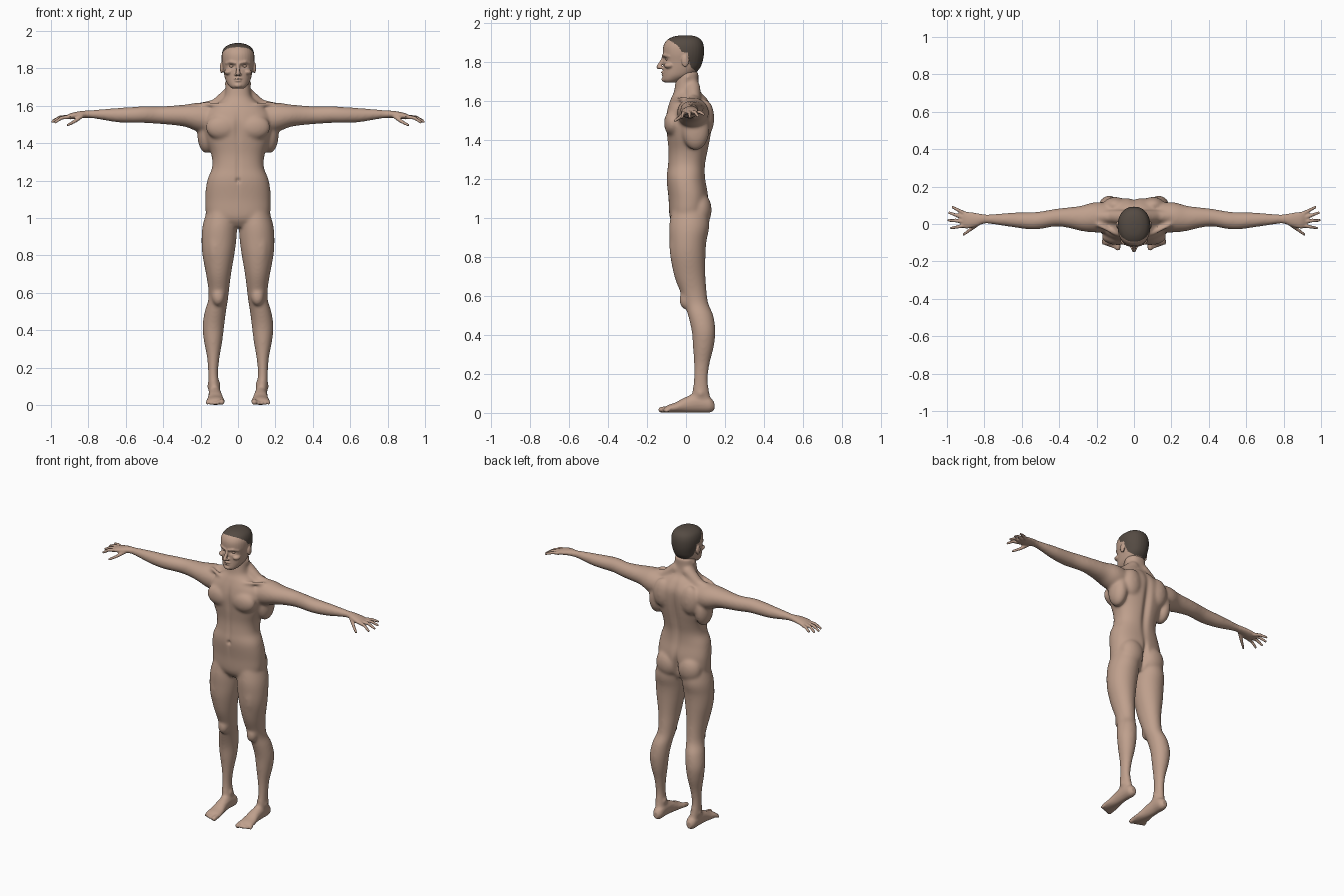
import bpy, bmesh, math
from mathutils import Matrix, Vector

if "Cube" in bpy.data.objects:
    bpy.data.objects.remove(bpy.data.objects["Cube"])


def material(name, colour):
    mat = bpy.data.materials.new(name)
    mat.use_nodes = True
    mat.diffuse_color = (*colour, 1)
    mat.node_tree.nodes["Principled BSDF"].inputs["Base Color"].default_value = (*colour, 1)
    return mat


skin = material("skin", (.52, .35, .265))
hair = material("dark_hair", (.09, .07, .056))


def loft(bm, rings, axis, square=2.0, sides=32, steps=5):
    """Smooth loft through rings of (position, centre a, centre b, radius a, radius b)."""
    others = [i for i in range(3) if i != axis]
    dense = []
    for i in range(len(rings) - 1):
        p0, p1, p2, p3 = (rings[min(max(i + k, 0), len(rings) - 1)] for k in (-1, 0, 1, 2))
        for s in range(steps):
            u = s / steps
            dense.append([b + u * ((c - a) + u * (2 * a - 5 * b + 4 * c - d
                         + u * (3 * b - a - 3 * c + d))) / 2 if u else b
                          for a, b, c, d in zip(p0, p1, p2, p3)])
    dense.append(rings[-1])
    # the cubic above is Catmull-Rom: halve the linear term with the rest
    loops = []
    for t, ca, cb, ra, rb in dense:
        loop = []
        for k in range(sides):
            c, s = math.cos(math.tau * k / sides), math.sin(math.tau * k / sides)
            co = Vector((0, 0, 0))
            co[axis] = t
            co[others[0]] = ca + ra * math.copysign(abs(c) ** (2 / square), c)
            co[others[1]] = cb + rb * math.copysign(abs(s) ** (2 / square), s)
            loop.append(bm.verts.new(co))
        loops.append(loop)
    for lo, hi in zip(loops, loops[1:]):
        for k in range(sides):
            j = (k + 1) % sides
            bm.faces.new((lo[k], lo[j], hi[j], hi[k]))
    bm.faces.new(loops[0][::-1])
    bm.faces.new(loops[-1])


def upright(rows):
    """Turn (z, half width, front y, back y) into centred rings."""
    return [(z, 0, (f + b) / 2, w, (b - f) / 2) for z, w, f, b in rows]


def blob(bm, centre, radii):
    bmesh.ops.create_icosphere(bm, subdivisions=3, radius=1,
                               matrix=Matrix.Translation(centre) @ Matrix.Diagonal((*radii, 1)))


def limb(bm, points, r0, r1):
    """Tapered rounded tube along a path."""
    last = len(points) - 1
    radii = [r0 + (r1 - r0) * i / last for i in range(last + 1)]
    for p, r in zip(points, radii):
        blob(bm, p, (r, r, r))
    for i in range(last):
        a, b = Vector(points[i]), Vector(points[i + 1])
        turn = (b - a).to_track_quat('Z', 'Y').to_matrix().to_4x4()
        bmesh.ops.create_cone(bm, cap_ends=True, segments=16, radius1=radii[i], radius2=radii[i + 1],
                              depth=(b - a).length, matrix=Matrix.Translation((a + b) / 2) @ turn)


def mirror(bm):
    copy = bmesh.ops.duplicate(bm, geom=bm.verts[:] + bm.edges[:] + bm.faces[:])
    for v in copy["geom"]:
        if isinstance(v, bmesh.types.BMVert):
            v.co.x = -v.co.x


def fuse(bm, name, voxel, dents, smooth_rule, rounds):
    """Merge overlapping parts into one skin, smooth it and press in the hollows."""
    bmesh.ops.recalc_face_normals(bm, faces=bm.faces[:])
    mesh = bpy.data.meshes.new(name)
    bm.to_mesh(mesh)
    bm.free()
    obj = bpy.data.objects.new(name, mesh)
    bpy.context.scene.collection.objects.link(obj)
    mod = obj.modifiers.new("merge", 'REMESH')
    mod.mode = 'VOXEL'
    mod.voxel_size = voxel
    bpy.context.view_layer.update()
    merged = bpy.data.meshes.new_from_object(obj.evaluated_get(bpy.context.evaluated_depsgraph_get()))
    obj.modifiers.clear()
    obj.data = merged
    bpy.data.meshes.remove(mesh)
    merged.name = name
    bm = bmesh.new()
    bm.from_mesh(merged)
    soft = [v for v in bm.verts if smooth_rule(v.co)]
    for i in range(rounds):
        bmesh.ops.smooth_vert(bm, verts=soft, factor=.5, use_axis_x=True, use_axis_y=True, use_axis_z=True)
    bmesh.ops.smooth_vert(bm, verts=bm.verts[:], factor=.5, use_axis_x=True, use_axis_y=True, use_axis_z=True)
    for centre, size, push in dents:
        for v in bm.verts:
            d = sum(((v.co[i] - centre[i]) / size[i]) ** 2 for i in range(3))
            if d < 6:
                v.co.y += push * math.exp(-d)
    bm.to_mesh(merged)
    bm.free()
    merged.materials.clear()
    merged.materials.append(skin)
    merged.shade_smooth()
    return obj


# Body: left limbs and muscles first, then mirrored
bm = bmesh.new()
loft(bm, [(.08, .03, 1.54, .07, .06), (.16, .035, 1.535, .08, .078), (.22, .035, 1.54, .08, .076),
          (.28, .03, 1.547, .068, .06), (.35, .034, 1.549, .055, .052), (.42, .034, 1.55, .047, .047),
          (.5, .02, 1.553, .047, .045), (.56, .017, 1.551, .046, .043), (.65, .022, 1.55, .039, .038),
          (.74, .025, 1.554, .029, .027), (.8, .027, 1.555, .025, .02), (.84, .023, 1.553, .035, .019),
          (.89, .02, 1.545, .045, .017), (.915, .022, 1.54, .042, .011)], 0)
loft(bm, [(1.06, .085, .02, .075, .09), (.96, .097, .017, .092, .103), (.88, .102, .01, .093, .095),
          (.8, .105, .01, .085, .09), (.7, .104, .02, .067, .08), (.62, .103, .038, .056, .068),
          (.56, .107, .054, .053, .061), (.5, .121, .075, .057, .065), (.42, .132, .09, .058, .061),
          (.34, .133, .089, .049, .054), (.25, .132, .081, .033, .04), (.17, .133, .076, .027, .036),
          (.1, .129, .076, .03, .045), (.05, .123, .08, .03, .05)], 2)
# Foot and toes
loft(bm, [(.145, .122, .034, .016, .02), (.12, .122, .042, .032, .04), (.06, .123, .052, .034, .05),
          (0, .121, .042, .037, .041), (-.05, .12, .028, .045, .027), (-.09, .12, .021, .049, .02),
          (-.11, .12, .015, .044, .013)], 1)
for i in range(5):
    r = .015 if i == 0 else .0105 - i * .0005
    x = .087 + i * .018 + (.005 if i else 0)
    limb(bm, [(x, -.09, r + .006), (x, -.127 + i * .006, r + .001)], r, r)
# Fingers and thumb
for root, tip, rise in (((.9, .054, 1.54), (.97, .09, 1.53), .006), ((.91, .034, 1.54), (.988, .06, 1.521), .01),
                        ((.91, .014, 1.54), (.993, .02, 1.515), .01), ((.905, -.008, 1.54), (.978, -.022, 1.512), .01),
                        ((.835, .0, 1.545), (.91, -.056, 1.497), -.004)):
    mid = (Vector(root) + Vector(tip)) / 2 + Vector((0, 0, rise))
    limb(bm, [root, mid, tip], .0115, .0075)
# Muscles and bones
for centre, radii in (((.085, -.068, 1.485), (.088, .045, .068)), ((.08, .072, 1.04), (.08, .06, .09)),
                      ((.168, .05, 1.45), (.05, .07, .105)), ((.1, .1, 1.51), (.065, .045, .095)),
                      ((.105, -.002, .58), (.035, .032, .05)), ((.15, .075, .1), (.017, .02, .018)),
                      ((.105, .075, .11), (.015, .02, .018)), ((.12, .0, .85), (.06, .085, .16))):
    blob(bm, centre, radii)
limb(bm, [(.04, .035, 1.665), (.12, .04, 1.6), (.21, .04, 1.585)], .04, .03)
limb(bm, [(.02, -.072, 1.59), (.1, -.05, 1.606), (.19, -.005, 1.61)], .012, .012)
limb(bm, [(.06, .01, 1.72), (.015, -.066, 1.6)], .014, .011)
mirror(bm)
# Trunk and neck
loft(bm, upright([(.95, .06, -.05, .07), (1, .16, -.083, .1), (1.1, .176, -.09, .115), (1.2, .165, -.1, .1),
                  (1.27, .139, -.093, .1), (1.34, .143, -.09, .113), (1.42, .172, -.098, .128),
                  (1.5, .188, -.105, .138), (1.56, .18, -.095, .136), (1.61, .12, -.078, .11),
                  (1.645, .076, -.062, .077), (1.69, .066, -.055, .065), (1.75, .062, -.05, .065)]), 2, 2.3)
body_dents = [((0, .12, 1.38), (.022, .06, .2), -.018), ((0, -.11, 1.48), (.016, .05, .08), .008),
              ((0, -.1, 1.27), (.012, .04, .12), .006), ((0, -.1, 1.2), (.012, .04, .012), .01),
              ((0, .12, 1.03), (.014, .07, .08), -.025)]
body = fuse(bm, "body", .006, body_dents, lambda p: abs(p.x) < .8 and p.z > .07, 14)

# Head: paired features, mirrored, then skull, nose and mouth
bm = bmesh.new()
blob(bm, (.088, -.004, 1.803), (.009, .019, .031))
blob(bm, (.05, -.085, 1.78), (.024, .028, .016))
limb(bm, [(.012, -.116, 1.828), (.038, -.109, 1.834), (.06, -.085, 1.828)], .009, .009)
blob(bm, (.011, -.124, 1.768), (.009, .012, .008))
mirror(bm)
loft(bm, upright([(1.692, .03, -.108, -.05), (1.705, .047, -.119, -.02), (1.73, .064, -.119, .035),
                  (1.765, .074, -.117, .07), (1.8, .08, -.117, .085), (1.84, .087, -.119, .092),
                  (1.88, .086, -.116, .091), (1.91, .073, -.098, .079), (1.928, .046, -.065, .053),
                  (1.935, .015, -.025, .02)]), 2, 2.2)
limb(bm, [(0, -.115, 1.823), (0, -.127, 1.795), (0, -.14, 1.773)], .008, .012)
blob(bm, (0, -.117, 1.745), (.022, .012, .006))
blob(bm, (0, -.115, 1.734), (.019, .012, .006))
blob(bm, (0, -.112, 1.709), (.021, .014, .013))
head_dents = [((x, -.115, 1.812), (.017, .03, .011), .013) for x in (-.034, .034)]
head_dents.append(((0, -.13, 1.739), (.022, .02, .003), .005))
head = fuse(bm, "head", .004, head_dents, lambda p: True, 2)

# Short hair: faces above a hairline that drops behind the ears
hairline = [(-.2, 1.94), (-.085, 1.91), (-.045, 1.885), (-.02, 1.85), (.008, 1.845), (.022, 1.775), (.05, 1.75), (.2, 1.745)]


def hair_height(y):
    for (y0, z0), (y1, z1) in zip(hairline, hairline[1:]):
        if y <= y1:
            return z0 + (z1 - z0) * (y - y0) / (y1 - y0)


head.data.materials.append(hair)
for face in head.data.polygons:
    c = face.center
    face.material_index = int(c.z > hair_height(c.y))

# Eyes, closed in by the sockets
for side, x in (("left", .034), ("right", -.034)):
    bm = bmesh.new()
    blob(bm, (x, -.091, 1.812), (.014, .014, .009))
    mesh = bpy.data.meshes.new(side + "_eye")
    bm.to_mesh(mesh)
    bm.free()
    mesh.materials.append(skin)
    mesh.shade_smooth()
    bpy.context.scene.collection.objects.link(bpy.data.objects.new(side + "_eye", mesh))
